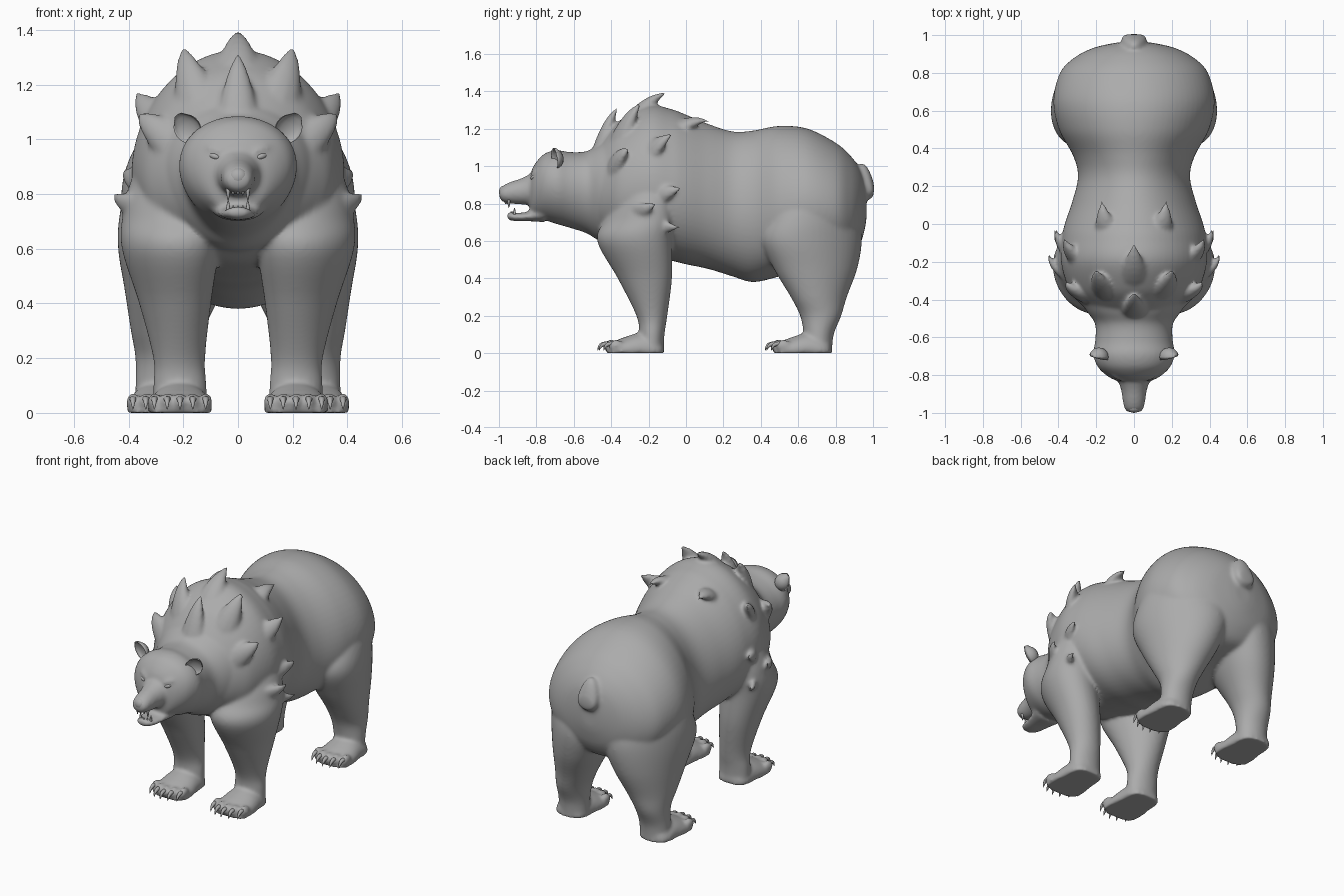
import bpy, bmesh, math
from mathutils import Vector, Matrix

cube = bpy.data.objects.get("Cube")
if cube:
    bpy.data.objects.remove(cube, do_unlink=True)

GREY = (0.41, 0.41, 0.41, 1)
fur = bpy.data.materials.new("fur grey")
fur.use_nodes = True
fur.diffuse_color = GREY
bsdf = fur.node_tree.nodes["Principled BSDF"]
bsdf.inputs["Base Color"].default_value = GREY
bsdf.inputs["Roughness"].default_value = 0.8


def finish(name, bm):
    bmesh.ops.recalc_face_normals(bm, faces=bm.faces)
    for f in bm.faces:
        f.smooth = True
    mesh = bpy.data.meshes.new(name)
    bm.to_mesh(mesh)
    bm.free()
    mesh.materials.append(fur)
    obj = bpy.data.objects.new(name, mesh)
    bpy.context.collection.objects.link(obj)
    return obj


def skin(bm, rings):
    """Bridge rings of points into a closed tube."""
    loops = [[bm.verts.new(p) for p in ring] for ring in rings]
    n = len(loops[0])
    for a, b in zip(loops, loops[1:]):
        for i in range(n):
            j = (i + 1) % n
            bm.faces.new((a[i], a[j], b[j], b[i]))
    bm.faces.new(loops[0][::-1])
    bm.faces.new(loops[-1])


def refine(rows, steps=6):
    """Smooth interpolation between section rows."""
    rows = [Vector(r) for r in rows]
    out = []
    for i in range(len(rows) - 1):
        p0, p1, p2, p3 = (rows[min(max(i + k, 0), len(rows) - 1)] for k in (-1, 0, 1, 2))
        for s in range(steps):
            t = s / steps
            out.append(p1 + (p2 - p0) * (t / 2) + (p0 * 2 - p1 * 5 + p2 * 4 - p3) * (t * t / 2)
                       + (p1 * 3 - p0 - p2 * 3 + p3) * (t ** 3 / 2))
    return out + [rows[-1]]


def circle(n):
    return [(math.cos(k * math.tau / n), math.sin(k * math.tau / n)) for k in range(n)]


def along_y(bm, rows, x=0, egg=0.0):
    """Sections as (y, top, bottom, half width); egg widens the lower half; stays above ground."""
    rings = []
    for y, top, low, hw in refine(rows):
        mid, h = (top + low) / 2, (top - low) / 2
        rings.append([(x + hw * c * (1 - egg * s), y, max(0, mid + h * s)) for c, s in circle(64)])
    skin(bm, rings)


def along_z(bm, rows, side):
    """Sections as (z, front, back, inner, outer, skew); skew carries the back outwards."""
    rings = []
    for z, front, back, inner, outer, skew in (tuple(r) for r in refine(rows)):
        rings.append([(side * ((inner + outer) / 2 + (outer - inner) / 2 * c + skew * s),
                       (front + back) / 2 + (back - front) / 2 * s, z) for c, s in circle(48)])
    skin(bm, rings)


def ball(bm, pos, size, rot=None):
    m = Matrix.Translation(pos) @ (rot or Matrix()) @ Matrix.Diagonal((*size, 1))
    return bmesh.ops.create_uvsphere(bm, u_segments=16, v_segments=10, radius=1, matrix=m)["verts"]


def horn(bm, base, ctrl, tip, out, width, thick, power=0.8, n=12, steps=8):
    """Curved taper: claws, teeth and mane tufts."""
    base, ctrl, tip, out = map(Vector, (base, ctrl, tip, out))
    side = (tip - base).cross(out).normalized()
    up = side.cross(tip - base).normalized()
    rings = []
    for s in range(steps + 1):
        t = s / steps
        p = base * (1 - t) ** 2 + ctrl * 2 * t * (1 - t) + tip * t * t
        r = max(0.04, (1 - t) ** power)
        rings.append([p + side * (width * r * c) + up * (thick * r * s2) for c, s2 in circle(n)])
    skin(bm, rings)


# Body: torso, neck, jaws, legs, feet and mane fused into one skin
body = bmesh.new()
along_y(body, [(-.50, 1.06, .66, .20), (-.42, 1.17, .60, .285), (-.34, 1.255, .55, .345), (-.2, 1.325, .52, .385),
               (-.08, 1.305, .495, .38), (0, 1.275, .475, .365), (.12, 1.225, .45, .325), (.25, 1.185, .41, .295),
               (.36, 1.19, .38, .32), (.5, 1.215, .41, .395), (.65, 1.20, .45, .425), (.8, 1.125, .48, .39),
               (.88, 1.055, .51, .315), (.93, .985, .58, .22), (.955, .92, .66, .12), (.965, .86, .72, .05)],
        egg=.1)
along_y(body, [(-.36, 1.16, .58, .31), (-.46, 1.12, .60, .25), (-.53, 1.08, .64, .205), (-.62, 1.075, .67, .205),
               (-.69, 1.085, .69, .215), (-.75, 1.07, .71, .195), (-.79, 1.035, .72, .16),
               (-.82, .99, .73, .115), (-.835, .94, .77, .07)], egg=-.08)
along_y(body, [(-.76, 1.0, .78, .13), (-.82, .965, .79, .09), (-.88, .935, .795, .068),
               (-.94, .915, .80, .059), (-.98, .895, .81, .049), (-.998, .87, .83, .03)])
along_y(body, [(-.76, .80, .70, .10), (-.83, .76, .705, .077), (-.9, .75, .705, .062),
               (-.94, .755, .71, .047), (-.957, .745, .72, .025)])
FRONT_LEG = [(1.05, -.29, -.13, .14, .29, .02), (.85, -.37, -.08, .10, .385, .04),
             (.72, -.43, -.065, .08, .415, .05), (.6, -.475, -.075, .075, .42, .04),
             (.4, -.365, -.075, .10, .36, .02), (.2, -.265, -.10, .12, .31, 0),
             (.1, -.25, -.115, .115, .31, 0), (0, -.25, -.12, .11, .31, 0)]
HIND_LEG = [(1.05, .58, .78, .12, .30, -.02), (.85, .50, .87, .04, .395, -.04),
            (.72, .44, .92, .01, .425, -.06), (.6, .405, .94, .01, .43, -.06),
            (.45, .47, .915, .06, .41, -.04), (.3, .56, .86, .13, .39, -.02), (.2, .61, .83, .17, .375, 0),
            (.1, .63, .79, .185, .375, 0), (0, .64, .78, .19, .375, 0)]
FOOT = [(-.115, .03, .03), (-.13, .07, .075), (-.17, .09, .10), (-.24, .11, .108), (-.33, .085, .118),
        (-.38, .065, .113), (-.41, .05, .09), (-.425, .03, .05)]
PAWS = [(side, side * x, dy) for side in (-1, 1) for x, dy in ((.212, 0), (.29, .895))]
TOES = [(x + i * .047, dy - .405 + i * i * .008) for side, x, dy in PAWS for i in range(-2, 3)]
for side in (-1, 1):
    along_z(body, FRONT_LEG, side)
    along_z(body, HIND_LEG, side)
for side, x, dy in PAWS:
    along_y(body, [(dy + y, top, -.06, w) for y, top, w in FOOT], x)
for x, y in TOES:
    ball(body, (x, y, .04), (.025, .042, .032))

# Tail, broad at its hanging end
along_y(body, [(.90, 1.0, .92, .05), (.945, 1.015, .83, .062), (.975, .985, .82, .066),
               (.998, .93, .835, .055), (1.005, .90, .86, .03)], egg=.2)

# Mane tufts: base, tip, width; side ones are mirrored
TUFTS = [((0, -.46, 1.10), (0, -.36, 1.32), .075), ((0, -.30, 1.24), (0, -.10, 1.395), .09),
         ((.15, -.36, 1.13), (.20, -.24, 1.34), .09), ((.27, -.38, 1.01), (.365, -.30, 1.095), .07),
         ((.27, -.22, 1.04), (.375, -.07, 1.17), .085), ((.34, -.18, .83), (.415, -.01, .885), .065),
         ((.36, -.28, .74), (.455, -.15, .805), .06), ((.35, -.16, .68), (.42, -.02, .675), .05),
         ((.14, -.06, 1.2), (.17, .13, 1.24), .075)]
for base, tip, width in TUFTS:
    for side in ((1, -1) if base[0] else (1,)):
        b, t = (Vector((side * p[0], p[1], p[2])) for p in (base, tip))
        out = Vector((b.x, -.05, b.z - .78)).normalized()
        horn(body, b - out * .05 - (t - b) * .1, b.lerp(t, .45) + out * .05, t, out,
             width * 1.15, width * .75, .85)

# Brows
for side in (-1, 1):
    tilt = Matrix.Rotation(-side * .35, 4, "Y") @ Matrix.Rotation(side * .5, 4, "Z")
    ball(body, (side * .085, -.803, .962), (.045, .022, .016), tilt)

body_obj = finish("body", body)
remesh = body_obj.modifiers.new("fuse", "REMESH")
remesh.mode = "VOXEL"
remesh.voxel_size = 0.01
remesh.use_smooth_shade = True
relax = body_obj.modifiers.new("relax", "SMOOTH")
relax.factor = 0.5
relax.iterations = 10

# Claws
claws = bmesh.new()
for x, y in TOES:
    horn(claws, (x, y - .015, .05), (x, y - .06, .055), (x, y - .068, .012), (0, -.5, 1), .014, .014, .6)
finish("claws", claws)

# Ears: cupped shells opening forwards, drawn out at the upper outer rim
ears = bmesh.new()
for side in (-1, 1):
    verts = ball(ears, (0, 0, 0), (1, 1, 1))
    place = Matrix.Translation((side * .18, -.685, 1.042)) @ Matrix.Rotation(side * .6, 4, "Y") \
        @ Matrix.Rotation(side * .35, 4, "Z")
    for v in verts:
        depth = v.co.y * .05 if v.co.y > 0 else -v.co.y * .025
        point = 1.15 if v.co.z > .9 else 1
        v.co = place @ Vector((v.co.x * .05, depth - .02, v.co.z * .056 * point))
finish("ears", ears)

# Eyes and nose
eyes = bmesh.new()
for side in (-1, 1):
    tilt = Matrix.Rotation(-side * .3, 4, "Y") @ Matrix.Rotation(side * .5, 4, "Z")
    ball(eyes, (side * .086, -.815, .938), (.024, .014, .012), tilt)
finish("eyes", eyes)
nose = bmesh.new()
ball(nose, (0, -.974, .862), (.036, .026, .033))
finish("nose", nose)

# Teeth: long canines and short incisors in both jaws
teeth = bmesh.new()
for z, d, y in ((.82, -1, -.965), (.735, 1, -.935)):
    for x, length in ((.036, .045), (.018, .025), (0, .025)):
        for side in ((1, -1) if x else (1,)):
            p = Vector((side * x, y + x * .5, z))
            tip = p + Vector((0, 0, d * length))
            horn(teeth, p, p.lerp(tip, .5), tip, (0, -1, 0), .009, .009, .6, 8, 4)
finish("teeth", teeth)
